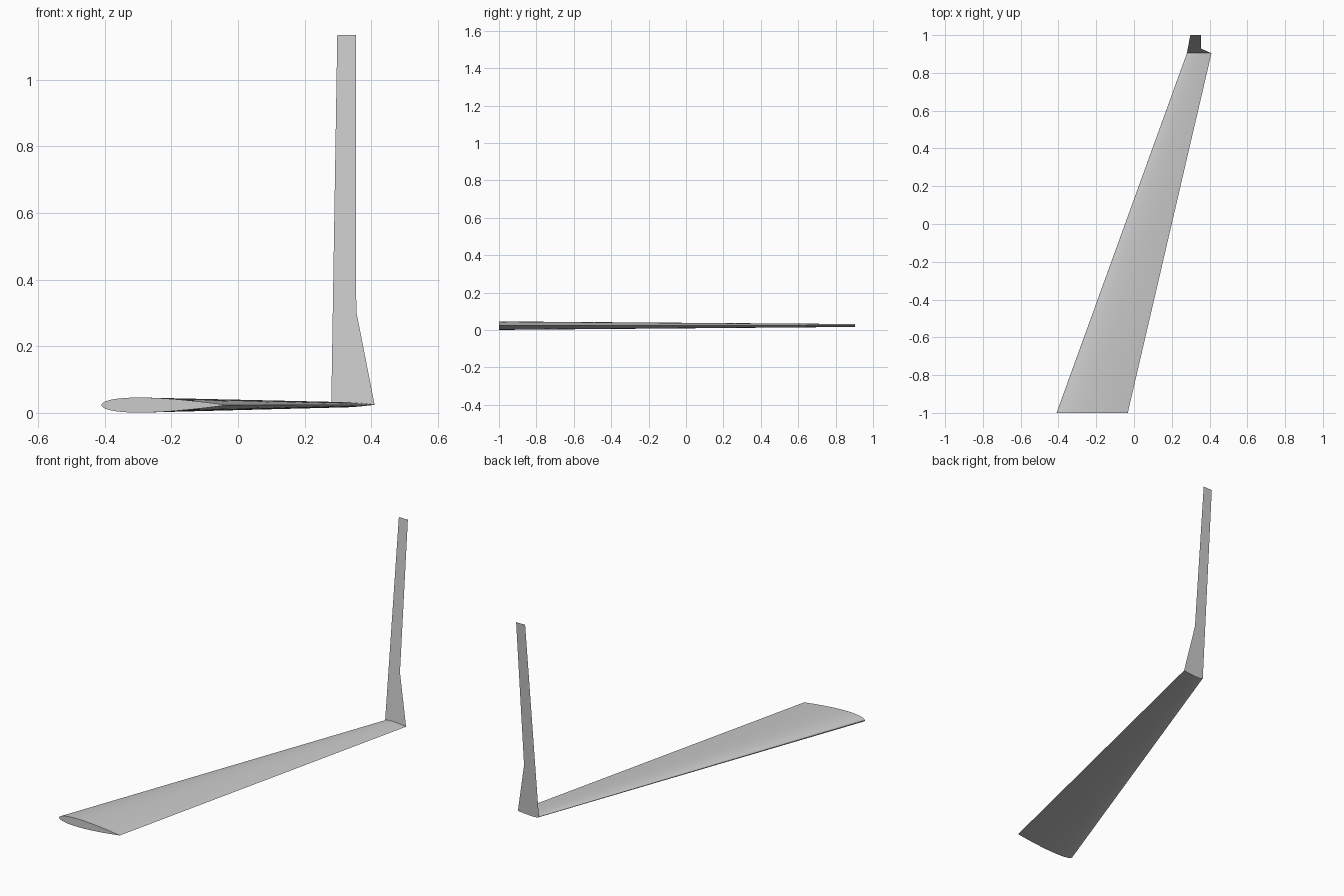
import bpy, bmesh, math

if "Cube" in bpy.data.objects:
    bpy.data.objects.remove(bpy.data.objects["Cube"])

grey = bpy.data.materials.new("light_grey")
grey.diffuse_color = (0.6, 0.6, 0.6, 1)
grey.use_nodes = True
grey.node_tree.nodes["Principled BSDF"].inputs["Base Color"].default_value = grey.diffuse_color


def finish(name, bm):
    mesh = bpy.data.meshes.new(name)
    bm.to_mesh(mesh)
    bm.free()
    mesh.materials.append(grey)
    obj = bpy.data.objects.new(name, mesh)
    bpy.context.collection.objects.link(obj)
    return obj


def half_thickness(t, ratio=0.12):
    # symmetric airfoil with a closed trailing edge
    return 5 * ratio * (0.2969 * math.sqrt(t) - 0.126 * t - 0.3516 * t**2
                        + 0.2843 * t**3 - 0.1036 * t**4)


def airfoil(lead, chord, y, z, n=28):
    ts = [(1 - math.cos(math.pi * i / n)) / 2 for i in range(n + 1)]
    upper = [(lead + chord * t, y, z + chord * half_thickness(t)) for t in reversed(ts)]
    lower = [(lead + chord * t, y, z - chord * half_thickness(t)) for t in ts[1:-1]]
    return upper + lower


# Swept, tapered main wing lofted between root and tip sections
bm = bmesh.new()
root = [bm.verts.new(p) for p in airfoil(-0.41, 0.377, -1.0, 0.0235)]
tip = [bm.verts.new(p) for p in airfoil(0.28, 0.13, 0.904, 0.0245)]
count = len(root)
for i in range(count):
    j = (i + 1) % count
    bm.faces.new((root[i], root[j], tip[j], tip[i]))
bm.faces.new(root)
bm.faces.new(tip[::-1])
bmesh.ops.recalc_face_normals(bm, faces=bm.faces)
wing = finish("main_wing", bm)
bpy.context.view_layer.objects.active = wing
wing.select_set(True)
bpy.ops.object.shade_smooth_by_angle(angle=math.radians(30))

# Tall sheet winglet, leaning outward, with a flared base
bm = bmesh.new()
rows = []
for z, lead, trail in ((0.0245, 0.28, 0.41), (0.305, 0.2845, 0.355), (1.134, 0.298, 0.354)):
    y = 0.904 + 0.096 * (z - 0.0245) / 1.1095
    rows.append([bm.verts.new((x, y, z)) for x in (lead, trail)])
for (a, b), (d, c) in zip(rows, rows[1:]):
    bm.faces.new((a, b, c, d))
finish("winglet", bm)
